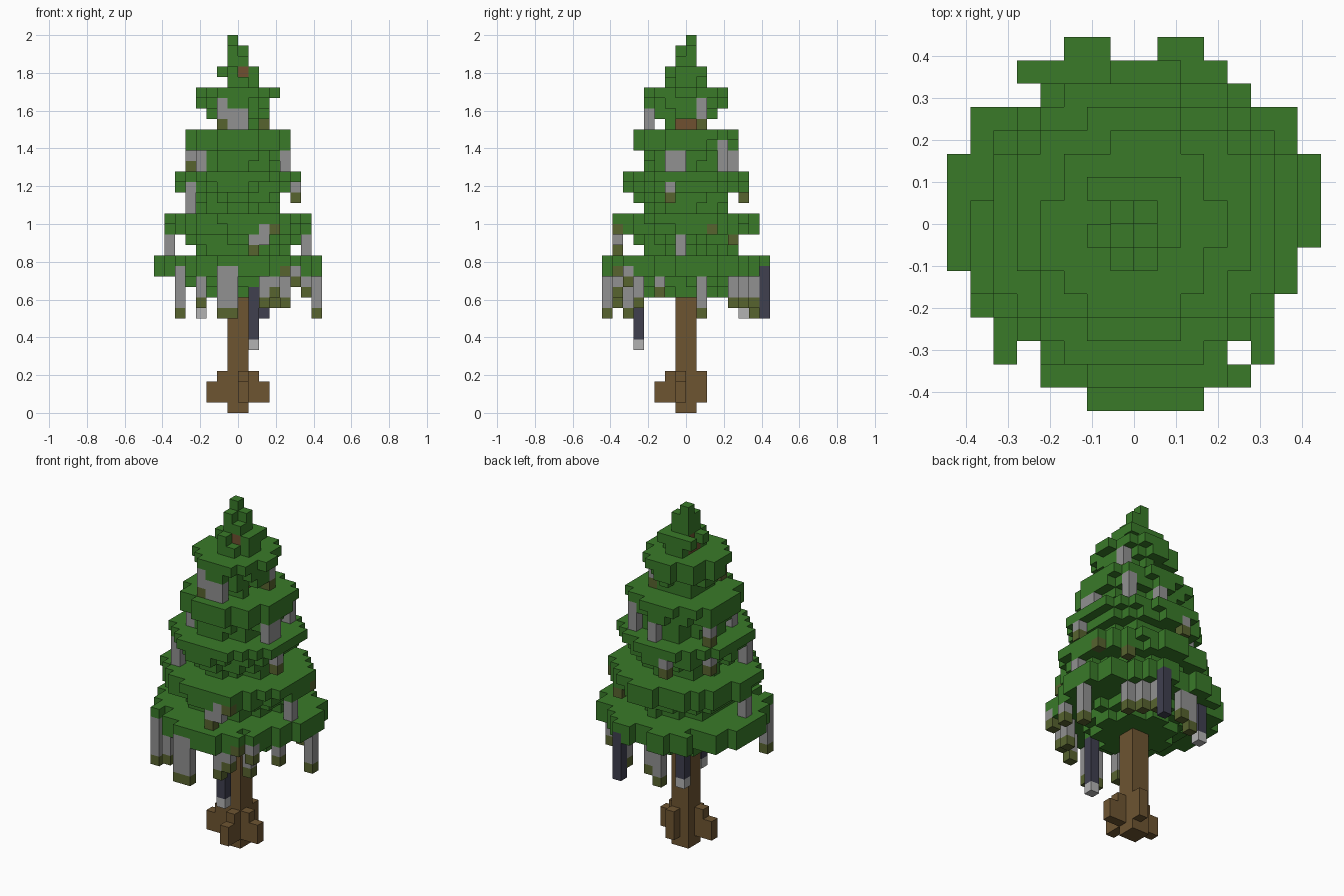
import bpy, bmesh, math, random
from mathutils import Vector

random.seed(4)
if "Cube" in bpy.data.objects:
    bpy.data.objects.remove(bpy.data.objects["Cube"])

UNIT = 2 / 36  # edge length of one block


def material(name, rgb):
    mat = bpy.data.materials.new(name)
    mat.use_nodes = True
    mat.diffuse_color = (*rgb, 1)
    mat.node_tree.nodes["Principled BSDF"].inputs["Base Color"].default_value = (*rgb, 1)
    return mat


MATERIALS = {
    "needle_green": (.041, .195, .022),
    "bark_brown": (.155, .09, .031),
    "heartwood_brown": (.16, .08, .03),
    "moss_grey": (.285, .285, .285),
    "moss_olive": (.096, .125, .028),
    "cone_slate": (.05, .05, .078),
    "cone_tip_grey": (.45, .45, .45),
}
MATERIALS = {n: material(n, c) for n, c in MATERIALS.items()}
blocks = {}  # (x, y, z) -> (part name, material name)


def fill(part, mat, xs, ys, zs):
    for x in xs:
        for y in ys:
            for z in zs:
                blocks[x, y, z] = (part, mat)


# Needle tiers: (height, radius, raggedness) for each layer of blocks
LAYERS = [(11, 3.7, .2), (12, 4.6, .4), (15, 4.2, .5), (16, 5, .6),
          (17, 6.6, .4), (18, 6.8, .3), (19, 3.6, .4), (20, 4.3, .5),
          (21, 5.3, .5), (22, 6.2, .3), (23, 3.7, .4), (24, 3.9, .4),
          (25, 4.8, .4), (26, 5, .3), (27, 2.4, .3), (28, 2.8, .3),
          (29, 3.3, .4), (30, 3.7, .3), (31, 1.3, 0), (32, 2, .3), (33, 1, 0)]
for z, radius, ragged in LAYERS:
    for x in range(-8, 8):
        for y in range(-8, 8):
            angle = math.atan2(y + .5, x + .5)
            lobe = ragged * (math.sin(5 * angle + z // 2) * .5 + random.uniform(-.6, .6))
            if math.hypot(x + .5, y + .5) < radius + lobe:
                fill("foliage", "needle_green", [x], [y], [z])

# Outline of the widest tier, row by row from front to back
ROWS = [(-2, 3), (-4, 5), (-4, 4), (-6, 6), (-7, 6), (-7, 7), (-8, 7), (-8, 8),
        (-8, 8), (-8, 8), (-8, 8), (-7, 7), (-7, 7), (-4, 5), (-5, 4), (-3, 3)]
for y, (x0, x1) in enumerate(ROWS, -8):
    fill("foliage", "needle_green", range(x0, x1), [y], (13, 14))
fill("foliage", "needle_green", (-6, 5), [-6], (13, 14))
for x in (-1, 0):
    for z in (13, 14):
        del blocks[x, 7, z]

# Tier points that reach furthest out: (half width, layers)
for reach, zs in ((7, (17, 18)), (6, (22,)), (5, (26,)), (4, (30,))):
    for a in (-reach, reach - 1):
        fill("foliage", "needle_green", [a], (-1, 0), zs)
        fill("foliage", "needle_green", (-1, 0), [a], zs)

# Second block under the points that droop
fill("foliage", "needle_green", [-4], (-1, 0), [29])
fill("foliage", "needle_green", (-1, 0), [3], [29])
fill("foliage", "needle_green", (-5, 4), (-1, 0), [25])
fill("foliage", "needle_green", (-1, 0), [-5], [25])
fill("foliage", "needle_green", (-1, 0), (-6, 5), [21])

# Crown tip and the gaps that reveal the heartwood
fill("foliage", "needle_green", (-1, 0), [0], [34])
fill("foliage", "needle_green", [-1], [-1], [34])
fill("foliage", "needle_green", [-1], [0], [35])
fill("foliage", "needle_green", [1], (-1, 0), [31])
fill("foliage", "needle_green", (-1, 0), (-2, 1), [31])
for gap in [(x, y, 27) for x in (1, 2) for y in (-1, 0)] + [(0, -2, 32), (-2, 0, 32)]:
    blocks.pop(gap, None)

# Trunk, heartwood and stepped roots
fill("trunk", "bark_brown", (-1, 0), (-1, 0), range(0, 13))
fill("trunk", "heartwood_brown", (-1, 0), (-1, 0), range(13, 33))
for near, far in ((1, 2), (-2, -3)):
    fill("roots", "bark_brown", [near], [-1], (1, 2, 3))
    fill("roots", "bark_brown", [far], [-1], (1, 2))
fill("roots", "bark_brown", [0], (-2, 1), (1, 2, 3))
fill("roots", "bark_brown", [0], [-3], (1, 2))


def hang(part, x, y, bottom, top, body, tip):
    """A hanging strand: a column of blocks with a differently coloured end."""
    fill(part, body, [x], [y], range(bottom + 1, top))
    fill(part, tip, [x], [y], [bottom])


# Moss strands under each tier: (x, y, bottom, top)
TIPPED = [(-6, -6, 9, 14), (-2, -8, 9, 14), (-1, -8, 9, 14), (7, 1, 9, 13),
          (2, -7, 10, 14), (3, -7, 11, 13), (4, -7, 13, 14), (5, -6, 12, 14),
          (4, -5, 10, 14), (6, -3, 11, 13), (-4, -7, 10, 13), (4, 4, 10, 13),
          (3, 5, 10, 13), (-2, 6, 9, 13), (-1, 6, 10, 13), (2, 6, 10, 13),
          (1, -7, 15, 17), (3, -7, 17, 18), (6, 2, 17, 18), (4, 4, 16, 17),
          (5, -2, 20, 22), (-5, 2, 20, 22), (-2, 5, 20, 22),
          (-5, 2, 23, 25), (-2, -4, 27, 30), (2, 1, 27, 30)]
BARE = [(-7, -1, 15, 17), (6, -1, 15, 17), (2, -7, 16, 18), (-5, -4, 19, 22),
        (-4, -3, 23, 25), (4, -2, 23, 25), (4, -1, 23, 25), (0, 4, 23, 25),
        (3, 3, 23, 26), (-1, -4, 27, 29), (0, -4, 27, 29)]
for strands, tip in ((TIPPED, "moss_olive"), (BARE, "moss_grey")):
    for x, y, z0, z1 in strands:
        hang("moss", x, y, z0, z1, "moss_grey", tip)
        fill("foliage", "needle_green", [x], [y], range(z1, max(z1, 14) + 1))
fill("foliage", "needle_green", (-1, 0), [-4], [30])

# Long dark cones under the widest tier
for x, y, z0, z1, tip in ((1, -5, 6, 12, "cone_tip_grey"),
                          (-4, 5, 9, 13, "cone_tip_grey"),
                          (2, 7, 9, 14, "cone_slate")):
    hang("cones", x, y, z0, z1, "cone_slate", tip)

# Skin every part with the exposed block faces
AXES = [Vector(d) for d in ((1, 0, 0), (0, 1, 0), (0, 0, 1))]


def build(part):
    bm = bmesh.new()
    corners = {}
    names = sorted({m for p, m in blocks.values() if p == part})

    def vert(p):
        key = tuple(round(c) for c in p)
        if key not in corners:
            corners[key] = bm.verts.new(Vector(key) * UNIT)
        return corners[key]

    for cell, (owner, mat) in blocks.items():
        if owner != part:
            continue
        base = Vector(cell)
        for i, axis in enumerate(AXES):
            u, v = AXES[(i + 1) % 3], AXES[(i + 2) % 3]
            for sign in (1, -1):
                if tuple(int(c) for c in base + axis * sign) in blocks:
                    continue
                o = base + axis if sign > 0 else base
                quad = [o, o + u, o + u + v, o + v][::sign]
                face = bm.faces.new([vert(p) for p in quad])
                face.material_index = names.index(mat)
    mesh = bpy.data.meshes.new(part)
    bm.to_mesh(mesh)
    bm.free()
    for n in names:
        mesh.materials.append(MATERIALS[n])
    bpy.context.collection.objects.link(bpy.data.objects.new(part, mesh))


for part in ("foliage", "trunk", "roots", "moss", "cones"):
    build(part)
